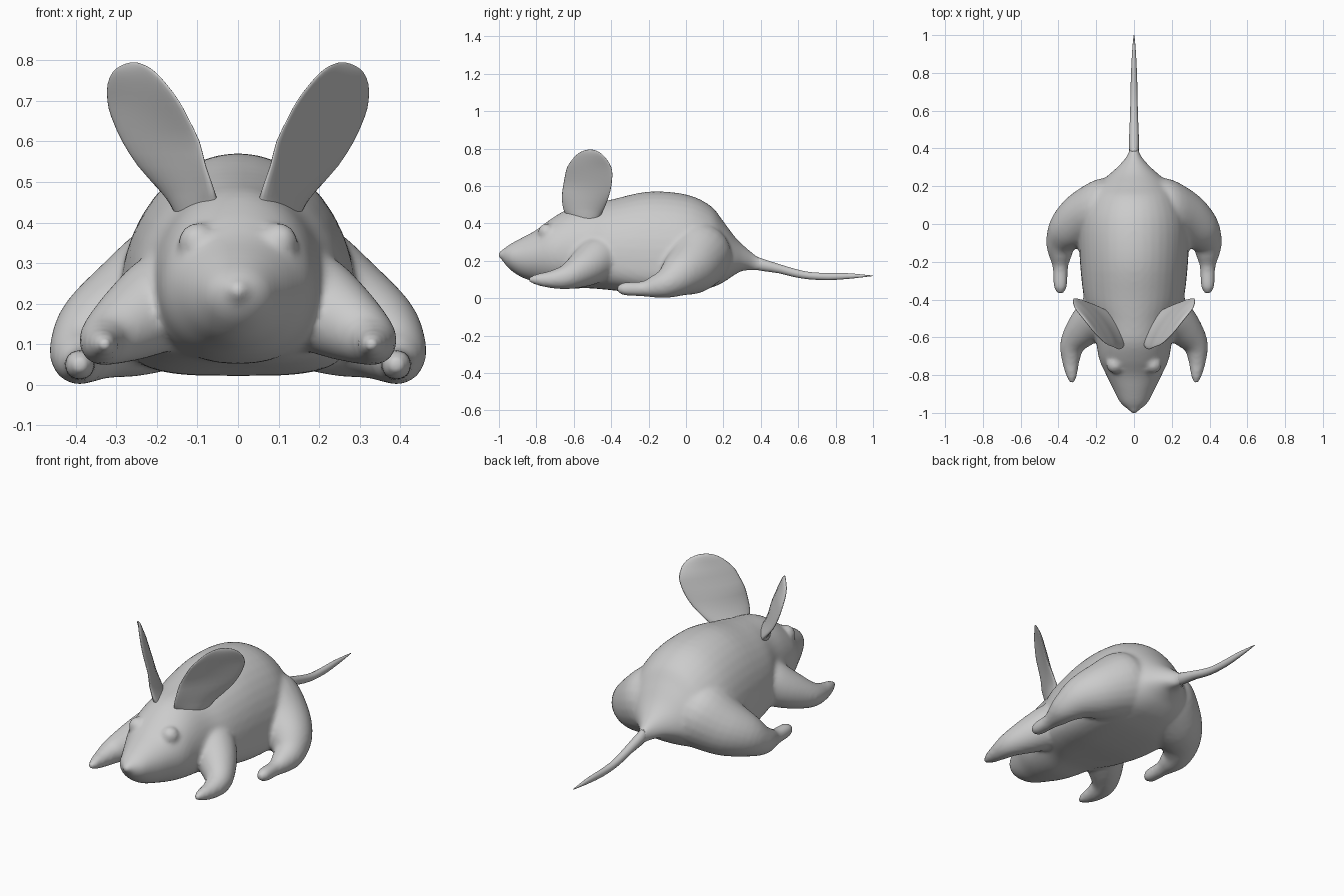
import bpy, bmesh, math
from mathutils import Vector

if "Cube" in bpy.data.objects:
    bpy.data.objects.remove(bpy.data.objects["Cube"])


def spline(rows, steps=4):
    # Smooth interpolation between table rows (Catmull-Rom)
    out, n = [], len(rows)
    for i in range(n - 1):
        a, b, c, d = rows[max(i - 1, 0)], rows[i], rows[i + 1], rows[min(i + 2, n - 1)]
        for k in range(steps):
            t = k / steps
            out.append([q + .5 * t * (r - p + t * (2 * p - 5 * q + 4 * r - s + t * (3 * (q - r) + s - p)))
                        for p, q, r, s in zip(a, b, c, d)])
    return out + [list(rows[-1])]


def loft(bm, rings):
    # Skin a closed tube through rings of equal length and cap both ends
    vs = [[bm.verts.new(p) for p in r] for r in rings]
    n = len(vs[0])
    for a, b in zip(vs, vs[1:]):
        for i in range(n):
            j = (i + 1) % n
            bm.faces.new((a[i], a[j], b[j], b[i]))
    bm.faces.new(vs[0][::-1])
    bm.faces.new(vs[-1])


def section(y, top, bottom, w, mid, q, n=40):
    # Body cross-section: round above the widest line, squarer below it
    pts = []
    for i in range(n):
        t = 2 * math.pi * i / n
        c, s = math.cos(t), math.sin(t)
        e = q if s < 0 else 1.0
        x = w * math.copysign(abs(c) ** e, c)
        z = mid + (top - mid) * s if s >= 0 else mid - (mid - bottom) * abs(s) ** e
        pts.append((x, y, z))
    return pts


def limb(bm, path, side, n=24):
    # Round tube along a path of (x, y, z, radius)
    path = spline(path)
    pts = [Vector((side * p[0], p[1], p[2])) for p in path]
    rings = []
    for i, p in enumerate(pts):
        d = (pts[min(i + 1, len(pts) - 1)] - pts[max(i - 1, 0)]).normalized()
        u = d.cross(Vector((0, 0, 1))).normalized()
        v = u.cross(d)
        rings.append([p + path[i][3] * (u * math.cos(2 * math.pi * k / n) + v * math.sin(2 * math.pi * k / n))
                      for k in range(n)])
    loft(bm, rings)


def ball(bm, centre, r):
    new = bmesh.ops.create_uvsphere(bm, u_segments=24, v_segments=16, radius=r)["verts"]
    bmesh.ops.translate(bm, verts=new, vec=centre)


def finish(bm, name, mirror=False):
    bmesh.ops.recalc_face_normals(bm, faces=bm.faces[:])
    me = bpy.data.meshes.new(name)
    bm.to_mesh(me)
    bm.free()
    me.shade_smooth()
    ob = bpy.data.objects.new(name, me)
    bpy.context.collection.objects.link(ob)
    if mirror:
        ob.modifiers.new("mirror", 'MIRROR')
    return ob


# Head and torso: y, top, bottom, half width, height of widest line, lower squareness
BODY = [
    (-0.99, .250, .215, .020, .232, 1), (-0.95, .283, .160, .070, .225, 1),
    (-0.88, .322, .112, .108, .222, 1), (-0.80, .365, .085, .147, .23, 1),
    (-0.72, .425, .065, .183, .24, .95), (-0.63, .476, .052, .200, .24, .9),
    (-0.52, .501, .053, .220, .23, .8), (-0.40, .527, .043, .263, .22, .65),
    (-0.20, .570, .023, .286, .21, .55), (0.00, .555, .028, .290, .20, .55),
    (0.13, .495, .055, .250, .20, .65), (0.20, .410, .085, .200, .20, .8),
    (0.26, .330, .125, .135, .20, 1), (0.31, .280, .148, .080, .20, 1),
    (0.37, .232, .146, .032, .187, 1), (0.42, .203, .147, .024, .175, 1), (0.46, .185, .150, .014, .167, 1),
]
FRONT_LEG = [(.12, -.42, .235, .09), (.17, -.47, .212, .120), (.25, -.54, .162, .102),
             (.322, -.63, .116, .070), (.335, -.72, .100, .048), (.33, -.80, .100, .030),
             (.328, -.845, .100, .012)]
HIND_LEG = [(.06, .07, .26, .12), (.13, .065, .235, .182), (.25, .03, .172, .155),
            (.34, -.03, .125, .119), (.385, -.10, .081, .083), (.39, -.17, .060, .060),
            (.39, -.23, .050, .041), (.39, -.33, .050, .036), (.39, -.37, .050, .014)]
bm = bmesh.new()
loft(bm, [section(*r) for r in spline(BODY)])
for side in (1, -1):
    limb(bm, FRONT_LEG, side)
    limb(bm, HIND_LEG, side)
    # Eye bulge
    ball(bm, (side * .100, -.745, .353), .047)
# Nose tip
ball(bm, (0, -.978, .232), .027)
body = finish(bm, "body_and_legs")
rm = body.modifiers.new("fuse", 'REMESH')
rm.mode = 'VOXEL'
rm.voxel_size = 0.011
rm.use_smooth_shade = True
sm = body.modifiers.new("soften", 'SMOOTH')
sm.factor = 0.5
sm.iterations = 10

# Tail
TAIL = [(.38, .222, .150, .024), (.42, .208, .143, .027), (.50, .182, .132, .024),
        (.58, .158, .112, .021), (.66, .140, .100, .019), (.76, .135, .096, .017),
        (.86, .134, .102, .013), (.94, .127, .111, .008), (1.0, .121, .118, .002)]
bm = bmesh.new()
loft(bm, [section(y, t, b, w, (t + b) / 2, 1, 14) for y, t, b, w in spline(TAIL, 2)])
finish(bm, "tail")

# Ears: z, centre x, centre y, half extent in x and y, half thickness
EAR = [(.41, .095, -.550, .045, .075, .035), (.45, .110, -.548, .055, .095, .030),
       (.48, .125, -.546, .065, .110, .024), (.54, .158, -.535, .083, .125, .017),
       (.60, .184, -.523, .095, .129, .014), (.66, .212, -.515, .094, .126, .012),
       (.70, .228, -.513, .088, .118, .012), (.74, .244, -.512, .073, .094, .011),
       (.77, .253, -.512, .053, .066, .010), (.787, .256, -.512, .030, .038, .007),
       (.794, .257, -.512, .010, .012, .003)]
bm = bmesh.new()
rings = []
for z, x, y, hx, hy, t in spline(EAR, 2):
    wide = Vector((hx, hy, 0))
    out = Vector((hy, -hx, 0)).normalized()
    cup = 0.1 * wide.length * min(1, max(0, (z - .45) / .1))
    ring = []
    for k in range(28):
        a = 2 * math.pi * k / 28
        c, s = math.cos(a), math.sin(a)
        ring.append(Vector((x, y, z)) + wide * c + out * (t * s + cup * (c * c - .5)))
    rings.append(ring)
loft(bm, rings)
finish(bm, "ears", mirror=True)
